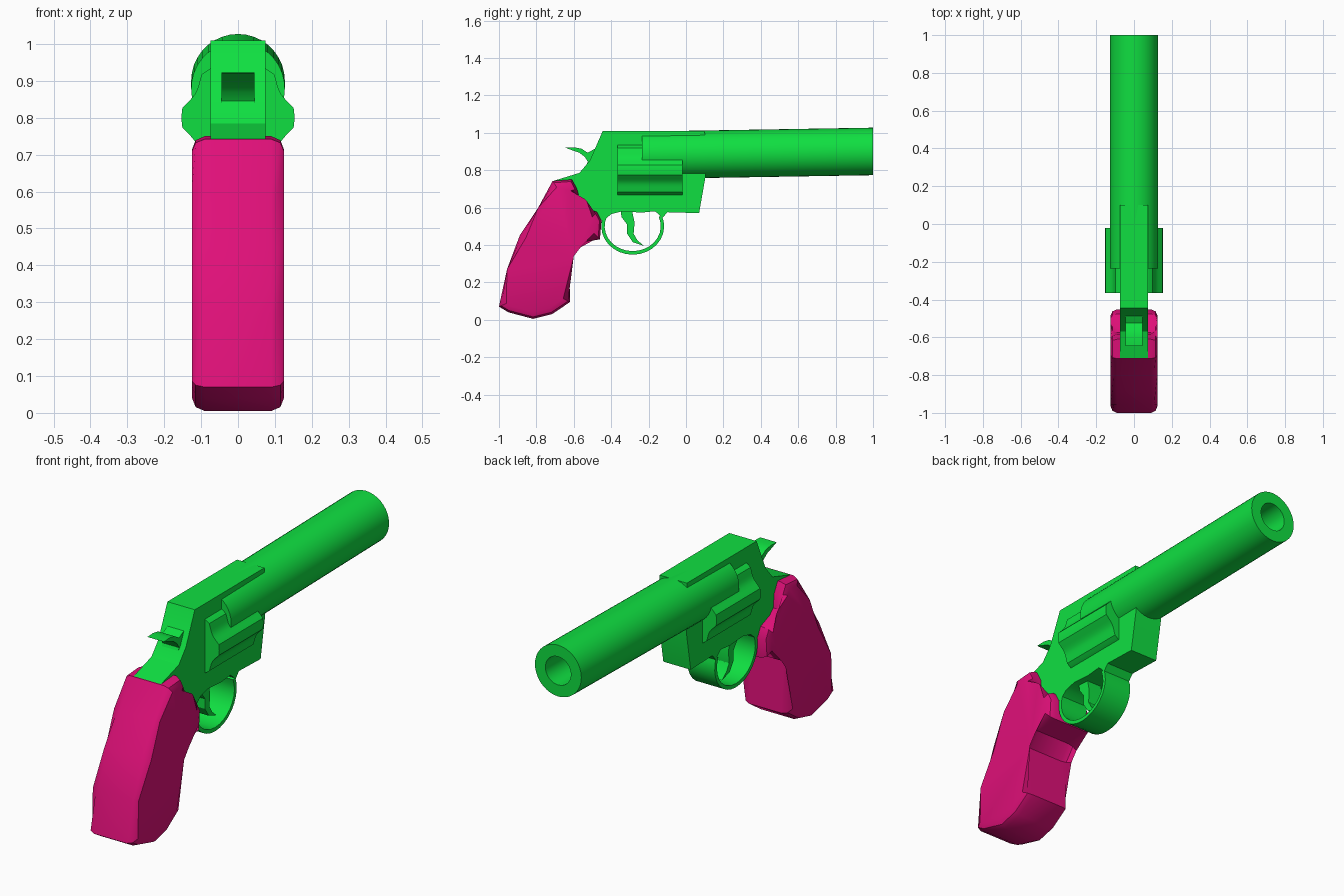
import bpy, bmesh, math

if "Cube" in bpy.data.objects:
    bpy.data.objects.remove(bpy.data.objects["Cube"])


def material(name, rgb):
    m = bpy.data.materials.new(name)
    m.diffuse_color = (*rgb, 1)
    m.use_nodes = True
    m.node_tree.nodes["Principled BSDF"].inputs["Base Color"].default_value = m.diffuse_color
    return m


GREEN = material("green", (0.005, 0.74, 0.053))
PINK = material("pink", (0.74, 0.005, 0.19))


def finish(bm, name, mat, angle=30):
    bmesh.ops.recalc_face_normals(bm, faces=bm.faces)
    me = bpy.data.meshes.new(name)
    bm.to_mesh(me)
    bm.free()
    me.materials.append(mat)
    ob = bpy.data.objects.new(name, me)
    bpy.context.collection.objects.link(ob)
    bpy.ops.object.select_all(action='DESELECT')
    ob.select_set(True)
    bpy.context.view_layer.objects.active = ob
    bpy.ops.object.shade_smooth_by_angle(angle=math.radians(angle))
    return ob


def slab(name, profile, half, mat, bevel=0, angle=30):
    """Side profile in (y, z), extruded across x from -half to half."""
    bm = bmesh.new()
    a = [bm.verts.new((-half, y, z)) for y, z in profile]
    b = [bm.verts.new((half, y, z)) for y, z in profile]
    caps = [bm.faces.new(a), bm.faces.new(b)]
    n = len(a)
    for i in range(n):
        j = (i + 1) % n
        bm.faces.new((a[i], a[j], b[j], b[i]))
    if bevel:
        edges = [e for f in caps for e in f.edges]
        bmesh.ops.bevel(bm, geom=edges, offset=bevel, segments=2,
                        profile=0.5, affect='EDGES')
    return finish(bm, name, mat, angle)


# frame with top strap, front lug and rear tang
slab("frame", [
    (-0.445, 1.01), (0.10, 1.01), (0.105, 0.77), (0.07, 0.57), (-0.10, 0.575),
    (-0.125, 0.545), (-0.165, 0.58), (-0.24, 0.573), (-0.34, 0.58),
    (-0.40, 0.565), (-0.44, 0.53), (-0.56, 0.55), (-0.64, 0.66),
    (-0.71, 0.742), (-0.57, 0.785), (-0.515, 0.85)], 0.075, GREEN)

# trigger guard: open ring below the frame
angles = [math.radians(22 - 224 * i / 18) for i in range(19)]
ring = [(-0.285 + a * math.cos(t), 0.50 + b * math.sin(t))
        for a, b, ts in ((0.168, 0.152, angles), (0.15, 0.133, angles[::-1]))
        for t in ts]
slab("trigger_guard", ring, 0.075, GREEN)

# trigger
slab("trigger", [
    (-0.35, 0.59), (-0.345, 0.55), (-0.315, 0.51), (-0.315, 0.46),
    (-0.285, 0.415), (-0.225, 0.395), (-0.26, 0.425), (-0.28, 0.46),
    (-0.275, 0.52), (-0.29, 0.59)], 0.04, GREEN)

# hammer with curved thumb spur
slab("hammer", [
    (-0.645, 0.92), (-0.60, 0.922), (-0.56, 0.915), (-0.525, 0.893),
    (-0.495, 0.91), (-0.45, 0.93), (-0.45, 0.82), (-0.54, 0.81),
    (-0.525, 0.845), (-0.54, 0.87), (-0.57, 0.893), (-0.605, 0.905)],
    0.045, GREEN)

# barrel: lathed along y with a slight upward slope and an open bore
bm = bmesh.new()
N = 36
rings = []
for y, r in ((-0.235, 0.127), (1.0, 0.127), (1.0, 0.07), (0.1, 0.07)):
    zc = 0.90 + (y - 1) * 0.0167
    rings.append([bm.verts.new((r * math.cos(2 * math.pi * i / N), y,
                                zc + r * math.sin(2 * math.pi * i / N)))
                  for i in range(N)])
for p, q in zip(rings, rings[1:]):
    for i in range(N):
        j = (i + 1) % N
        bm.faces.new((p[i], p[j], q[j], q[i]))
bm.faces.new(rings[0])
bm.faces.new(rings[-1])
finish(bm, "barrel", GREEN)

# fluted cylinder: six shallow grooves between six lobes
bm = bmesh.new()
ends = ([], [])
for i in range(72):
    deg = i * 5
    d = abs(deg % 60 - 30)
    r = 0.153 - (0.02 * math.cos(math.pi / 2 * d / 20) if d < 20 else 0)
    t = math.radians(deg)
    for end, y in zip(ends, (-0.365, -0.02)):
        end.append(bm.verts.new((r * math.cos(t), y, 0.80 + r * math.sin(t))))
for i in range(72):
    j = (i + 1) % 72
    bm.faces.new((ends[0][i], ends[0][j], ends[1][j], ends[1][i]))
for end in ends:
    bm.faces.new(end)
finish(bm, "cylinder", GREEN)

# grip with softened side edges
slab("grip", [
    (-1.0, 0.07), (-0.957, 0.27), (-0.888, 0.453), (-0.79, 0.60),
    (-0.713, 0.742), (-0.61, 0.75), (-0.583, 0.70), (-0.575, 0.63),
    (-0.55, 0.605), (-0.476, 0.576), (-0.452, 0.53), (-0.46, 0.43),
    (-0.583, 0.42), (-0.636, 0.35), (-0.62, 0.095), (-0.716, 0.03),
    (-0.818, 0.005), (-0.95, 0.04)], 0.125, PINK, bevel=0.035, angle=35)
